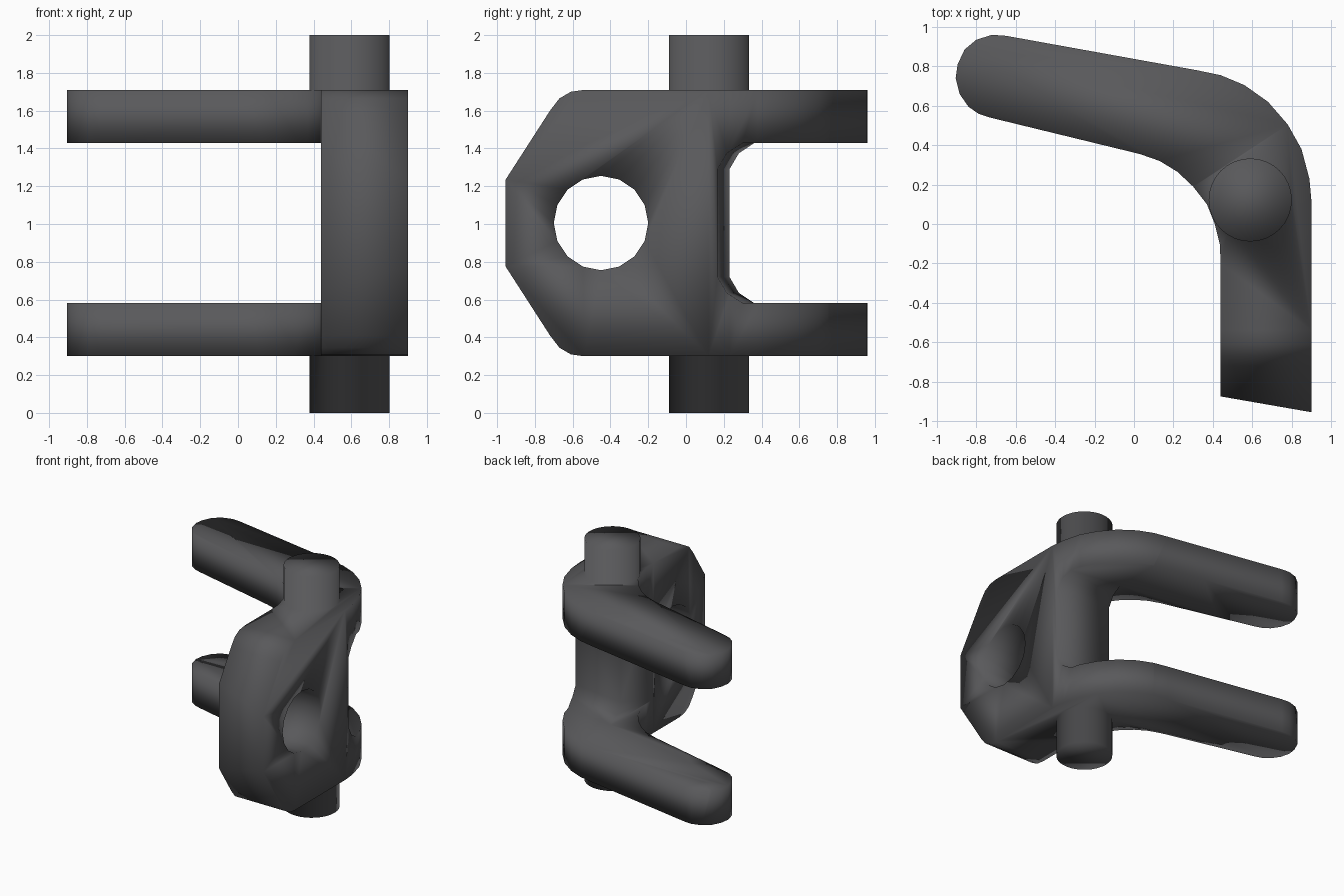
import bpy, bmesh, math

if "Cube" in bpy.data.objects:
    bpy.data.objects.remove(bpy.data.objects["Cube"])

MID = 1.005  # height of the horizontal symmetry plane of the bracket

metal = bpy.data.materials.new("dark grey metal")
metal.diffuse_color = (0.1, 0.1, 0.105, 1)
metal.use_nodes = True
metal.node_tree.nodes["Principled BSDF"].inputs["Base Color"].default_value = metal.diffuse_color


def prism(name, points, lo, hi, place):
    """Extrude a 2D outline between lo and hi; place maps (u, v, w) to xyz."""
    bm = bmesh.new()
    a = [bm.verts.new(place(u, v, lo)) for u, v in points]
    b = [bm.verts.new(place(u, v, hi)) for u, v in points]
    bm.faces.new(a)
    bm.faces.new(b)
    n = len(points)
    for i in range(n):
        j = (i + 1) % n
        bm.faces.new((a[i], a[j], b[j], b[i]))
    bmesh.ops.recalc_face_normals(bm, faces=bm.faces)
    me = bpy.data.meshes.new(name)
    bm.to_mesh(me)
    bm.free()
    me.materials.append(metal)
    ob = bpy.data.objects.new(name, me)
    bpy.context.collection.objects.link(ob)
    return ob


def along_z(u, v, w):
    return (u, v, w)


def along_x(u, v, w):
    return (w, u, v)


def sheared_x(u, v, w):
    return (w, u - 0.14 * (w - 0.44), v)


def circle(cu, cv, r, n):
    return [(cu + r * math.cos(2 * math.pi * i / n), cv + r * math.sin(2 * math.pi * i / n))
            for i in range(n)]


def mirrored(half):
    """Complete a lower half profile with its reflection about MID."""
    return half + [(u, 2 * MID - v) for u, v in reversed(half)]


def combine(target, tool, operation):
    mod = target.modifiers.new("cut", 'BOOLEAN')
    mod.operation = operation
    mod.solver = 'EXACT'
    mod.object = tool
    bpy.context.view_layer.objects.active = target
    bpy.ops.object.modifier_apply(modifier=mod.name)
    bpy.data.objects.remove(tool)


# bent plate, seen from above
plan = [(0.9, -0.955), (0.9, 0.12), (0.89, 0.23), (0.85, 0.38), (0.78, 0.505), (0.68, 0.62),
        (0.56, 0.705), (0.44, 0.755), (0.32, 0.78), (-0.65, 0.955), (-0.72, 0.96),
        (-0.8, 0.935), (-0.86, 0.885), (-0.895, 0.81), (-0.905, 0.74), (-0.885, 0.66),
        (-0.84, 0.595), (-0.79, 0.56), (-0.73, 0.54), (0.03, 0.355), (0.13, 0.32),
        (0.22, 0.265), (0.3, 0.19), (0.37, 0.1), (0.41, 0.0), (0.435, -0.1), (0.44, -0.2),
        (0.44, -0.875)]
bracket = prism("forked_bracket", plan, 0.1, 1.9, along_z)

# bevelled side silhouette
side = mirrored([(-1.1, 1.0), (-0.72, 0.41), (-0.67, 0.345), (-0.61, 0.31), (-0.54, 0.3), (1.2, 0.3)])
combine(bracket, prism("side_profile", side, -1.2, 1.2, along_x), 'INTERSECT')

# slot between the two arms, with rounded corners
slot = mirrored([(1.4, 0.582), (0.36, 0.582), (0.28, 0.635), (0.23, 0.72)])
combine(bracket, prism("slot_cutter", slot, -1.2, 1.2, sheared_x), 'DIFFERENCE')
inner = mirrored([(1.2, 0.582), (-0.19, 0.582)])
combine(bracket, prism("inner_cutter", inner, -1.2, 0.439, along_x), 'DIFFERENCE')

# round eye through the plate
combine(bracket, prism("eye_cutter", circle(-0.45, MID, 0.25, 16), 0, 1.2, along_x), 'DIFFERENCE')

# pivot pins above and below
for name, lo, hi in (("lower_pin", 0.0, 0.4), ("upper_pin", 1.6, 2.0)):
    combine(bracket, prism(name, circle(0.59, 0.122, 0.211, 32), lo, hi, along_z), 'UNION')

# soft shading over the whole part
for p in bracket.data.polygons:
    p.use_smooth = True
